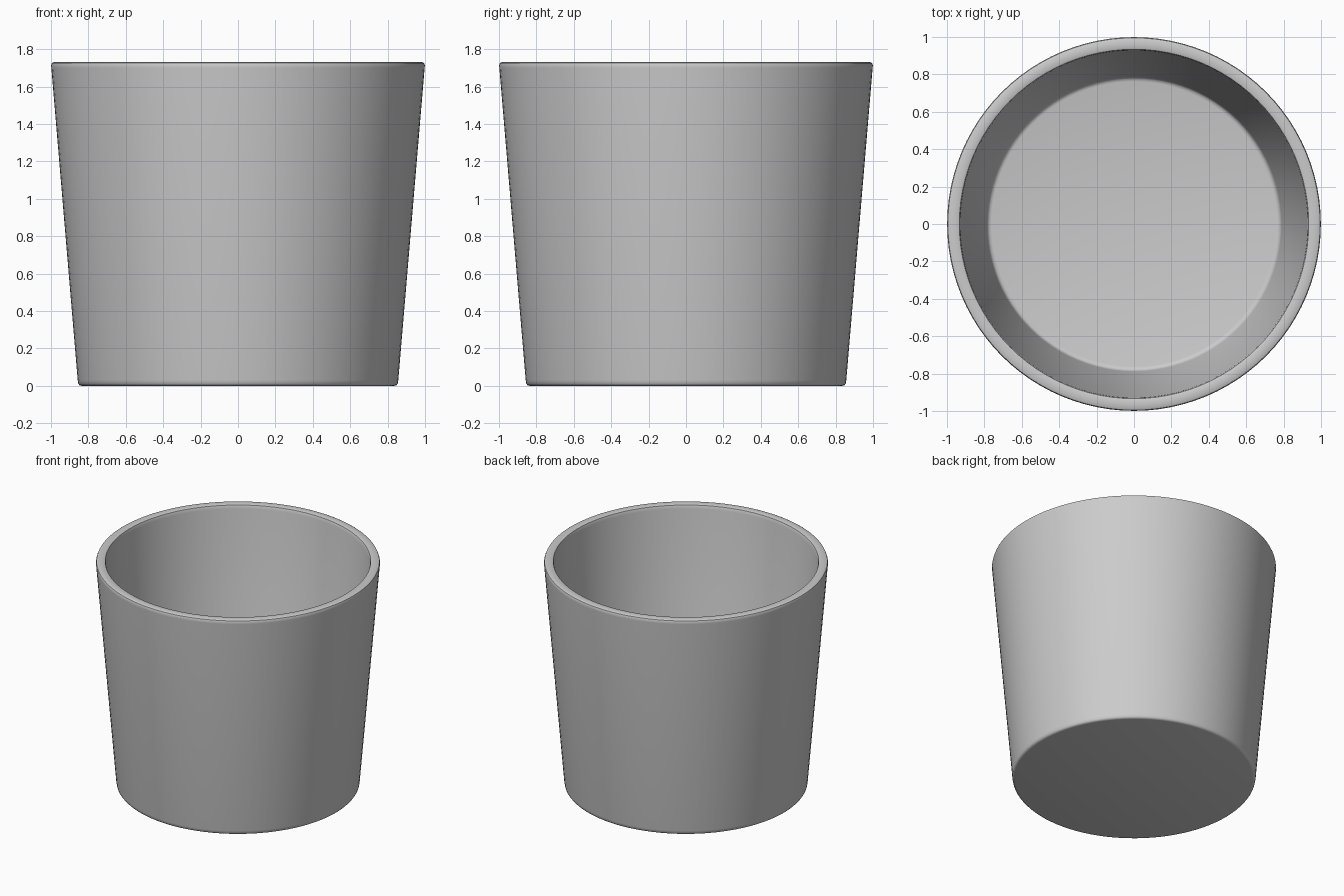
import bpy, bmesh, math

if "Cube" in bpy.data.objects:
    bpy.data.objects.remove(bpy.data.objects["Cube"])

SEGMENTS = 96

# Half cross-section of the cup (radius, height): underside, outer wall, rim, inner wall, floor
profile = [
    (0, 0), (0.835, 0), (0.847, 0.003), (0.854, 0.012), (0.857, 0.03),
    (0.998, 1.70), (0.999, 1.715), (0.995, 1.725), (0.985, 1.73),
    (0.943, 1.73), (0.934, 1.726), (0.930, 1.715), (0.928, 1.70),
    (0.789, 0.10), (0.784, 0.084), (0.776, 0.074), (0.762, 0.07), (0, 0.07),
]

# Spin the profile into a closed cup
bm = bmesh.new()
verts = [bm.verts.new((r, 0, z)) for r, z in profile]
edges = [bm.edges.new(pair) for pair in zip(verts, verts[1:])]
bmesh.ops.spin(bm, geom=verts + edges, cent=(0, 0, 0), axis=(0, 0, 1),
               angle=math.tau, steps=SEGMENTS, use_duplicate=False)
bmesh.ops.remove_doubles(bm, verts=bm.verts, dist=0.0005)
bmesh.ops.recalc_face_normals(bm, faces=bm.faces)

mesh = bpy.data.meshes.new("cup")
bm.to_mesh(mesh)
bm.free()
cup = bpy.data.objects.new("cup", mesh)
bpy.context.collection.objects.link(cup)

# Smooth walls and rounded lips
bpy.context.view_layer.objects.active = cup
cup.select_set(True)
bpy.ops.object.shade_smooth_by_angle(angle=math.radians(40))
